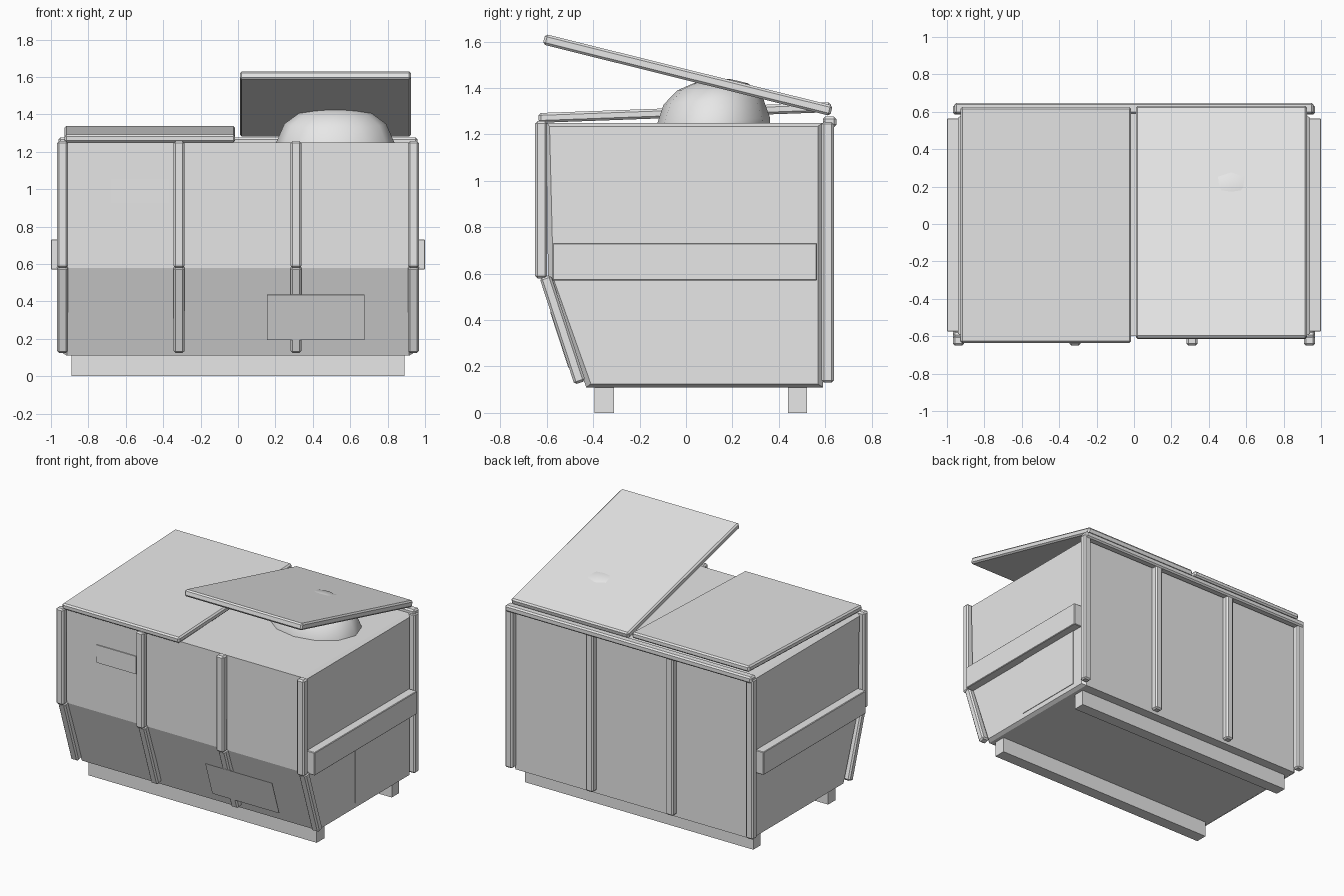
import bpy, bmesh, math
from mathutils import Vector

if "Cube" in bpy.data.objects:
    bpy.data.objects.remove(bpy.data.objects["Cube"])

grey = bpy.data.materials.new("light grey")
grey.diffuse_color = (0.8, 0.8, 0.8, 1)
grey.use_nodes = True
grey.node_tree.nodes["Principled BSDF"].inputs["Base Color"].default_value = grey.diffuse_color


def make(name, bm):
    bmesh.ops.recalc_face_normals(bm, faces=bm.faces[:])
    me = bpy.data.meshes.new(name)
    bm.to_mesh(me)
    bm.free()
    me.materials.append(grey)
    ob = bpy.data.objects.new(name, me)
    bpy.context.collection.objects.link(ob)
    return ob


def box(name, x, y, z, bevel=0.0):
    bm = bmesh.new()
    bmesh.ops.create_cube(bm, size=1)
    for v in bm.verts:
        for i, r in enumerate((x, y, z)):
            v.co[i] = r[0] if v.co[i] < 0 else r[1]
    if bevel:
        bmesh.ops.bevel(bm, geom=bm.edges[:], offset=bevel, segments=1, affect='EDGES')
    return make(name, bm)


def slab(name, x, a, b, thick, bevel=0.0):
    """Box spanning x, running from a to b in the (y, z) plane."""
    d = Vector((b[0] - a[0], b[1] - a[1]))
    h = d.length / 2
    ob = box(name, (x[0], x[1]), (-h, h), (-thick / 2, thick / 2), bevel)
    ob.location = (0, (a[0] + b[0]) / 2, (a[1] + b[1]) / 2)
    ob.rotation_euler.x = math.atan2(d.y, d.x)
    return ob


# Main container: profile lofted along x, with chamfered ends
outer = [(-0.43, 0.11), (0.59, 0.11), (0.59, 1.25), (-0.60, 1.25), (-0.595, 0.58)]
inner = [(-0.41, 0.125), (0.568, 0.125), (0.568, 1.235), (-0.588, 1.235), (-0.572, 0.58)]
bm = bmesh.new()
rings = [[bm.verts.new((x, y, z)) for y, z in prof]
         for x, prof in ((-0.94, inner), (-0.915, outer), (0.915, outer), (0.94, inner))]
for r, s in zip(rings, rings[1:]):
    for i in range(5):
        j = (i + 1) % 5
        bm.faces.new((r[i], r[j], s[j], s[i]))
bm.faces.new(rings[0])
bm.faces.new(rings[-1])
make("container_body", bm)

# Vertical ribs, front (bent) and back
for i, x in enumerate((-0.938, -0.315, 0.31, 0.938)):
    xs = (x - 0.029, x + 0.029)
    box(f"front_rib_upper_{i}", xs, (-0.65, -0.598), (0.58, 1.257), 0.01)
    slab(f"front_rib_lower_{i}", xs, (-0.457, 0.13), (-0.607, 0.588), 0.05, 0.01)
    box(f"back_rib_{i}", xs, (0.585, 0.638), (0.13, 1.255), 0.01)

# Hinge rail along the back top edge
box("hinge_rail", (-0.96, 0.96), (0.59, 0.648), (1.232, 1.277), 0.01)

# Fork pockets on both sides
for n, s in (("left", -1), ("right", 1)):
    box(f"{n}_side_rail", sorted((s * 0.925, s * 1.0)), (-0.575, 0.565), (0.57, 0.732), 0.004)

# Skids
box("front_skid", (-0.89, 0.89), (-0.395, -0.31), (0, 0.115))
box("back_skid", (-0.89, 0.89), (0.44, 0.522), (0, 0.115))

# Lids: left nearly closed, right propped up
slab("left_lid", (-0.928, -0.015), (-0.635, 1.271), (0.625, 1.317), 0.042, 0.01)
slab("right_lid", (0.01, 0.925), (-0.612, 1.61), (0.627, 1.302), 0.046, 0.01)

# Thin label plates
box("front_label", (-0.68, -0.37), (-0.605, -0.598), (0.93, 1.055))
slab("lower_front_label", (0.155, 0.675), (-0.505, 0.194), (-0.584, 0.436), 0.004)
box("side_label", (0.938, 0.944), (-0.04, 0.482), (0.16, 0.60))

# Rubbish bag poking out under the right lid
bm = bmesh.new()
n, prev = 12, None
for z, r in ((1.15, 1.03), (1.25, 1.0), (1.35, 0.86), (1.405, 0.62), (1.43, 0.32)):
    ring = []
    for k in range(n):
        a = 2 * math.pi * k / n
        y = 0.246 * r * math.sin(a)
        ring.append(bm.verts.new((0.52 + 0.316 * r * math.cos(a), 0.115 + y, z + 0.1 * y)))
    if prev:
        for k in range(n):
            j = (k + 1) % n
            bm.faces.new((prev[k], prev[j], ring[j], ring[k]))
    else:
        bm.faces.new(ring)
    prev = ring
top = bm.verts.new((0.52, 0.13, 1.44))
for k in range(n):
    bm.faces.new((prev[k], prev[(k + 1) % n], top))
bag = make("rubbish_bag", bm)
for p in bag.data.polygons:
    p.use_smooth = True
